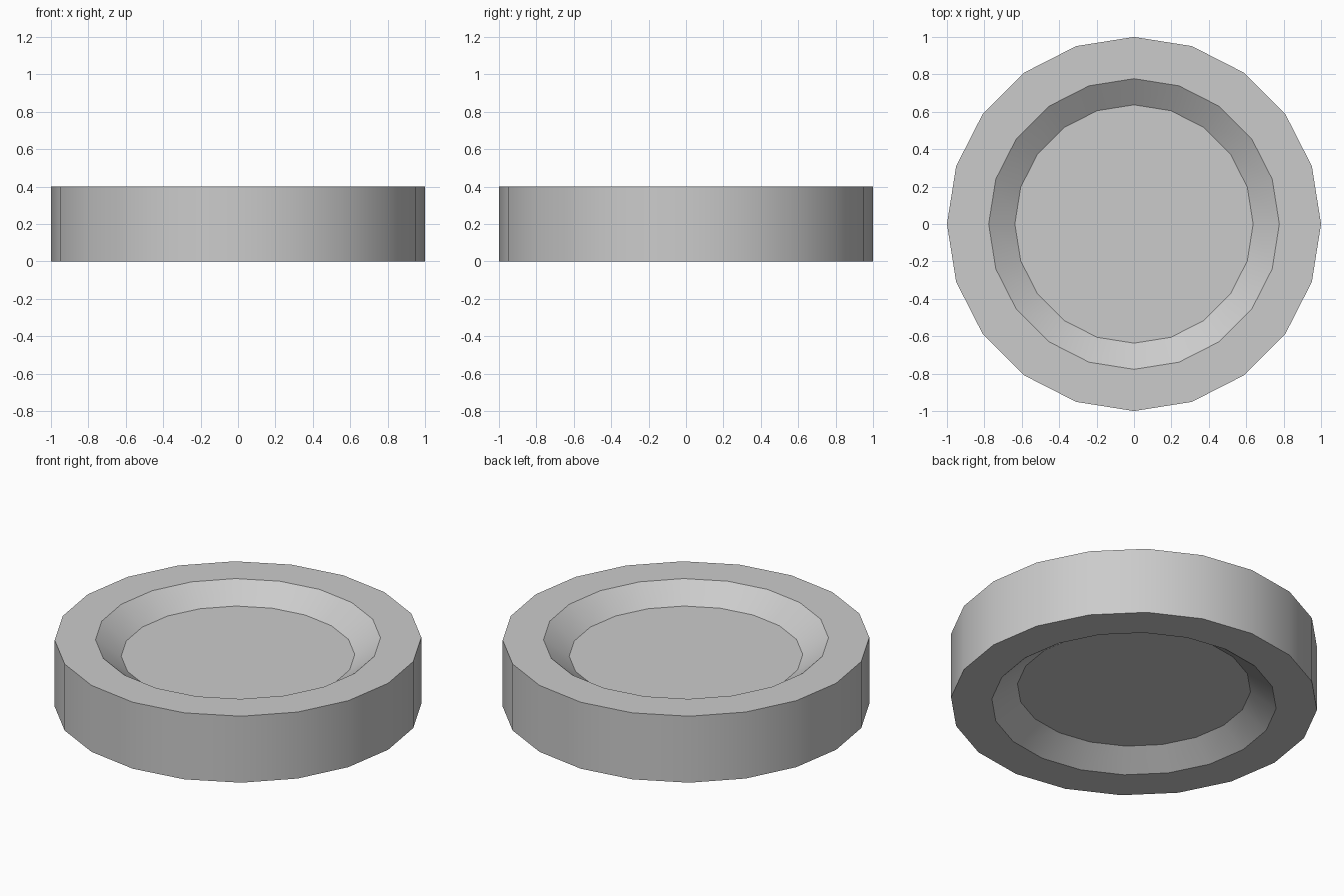
import bpy, bmesh
from math import cos, sin, tau, radians

if "Cube" in bpy.data.objects:
    bpy.data.objects.remove(bpy.data.objects["Cube"])

SIDES = 20
# Half profile (radius, height) from bottom recess floor to top recess floor
PROFILE = [(0.637, 0.10), (0.777, 0.0), (1.0, 0.0),
           (1.0, 0.40), (0.777, 0.40), (0.637, 0.30)]

# Disc with a dished recess on both faces, spun from the profile
bm = bmesh.new()
rings = [[bm.verts.new((r * cos(tau * i / SIDES), r * sin(tau * i / SIDES), z))
          for i in range(SIDES)] for r, z in PROFILE]
for lower, upper in zip(rings, rings[1:]):
    for i in range(SIDES):
        j = (i + 1) % SIDES
        bm.faces.new((lower[i], lower[j], upper[j], upper[i]))

# Flat recess floors
bm.faces.new(rings[0][::-1])
bm.faces.new(rings[-1])
bmesh.ops.recalc_face_normals(bm, faces=bm.faces[:])

mesh = bpy.data.meshes.new("recessed_disc")
bm.to_mesh(mesh)
bm.free()
disc = bpy.data.objects.new("recessed_disc", mesh)
bpy.context.collection.objects.link(disc)

# Smooth around the sides, crisp at the rims
bpy.context.view_layer.objects.active = disc
disc.select_set(True)
bpy.ops.object.shade_smooth_by_angle(angle=radians(30))
